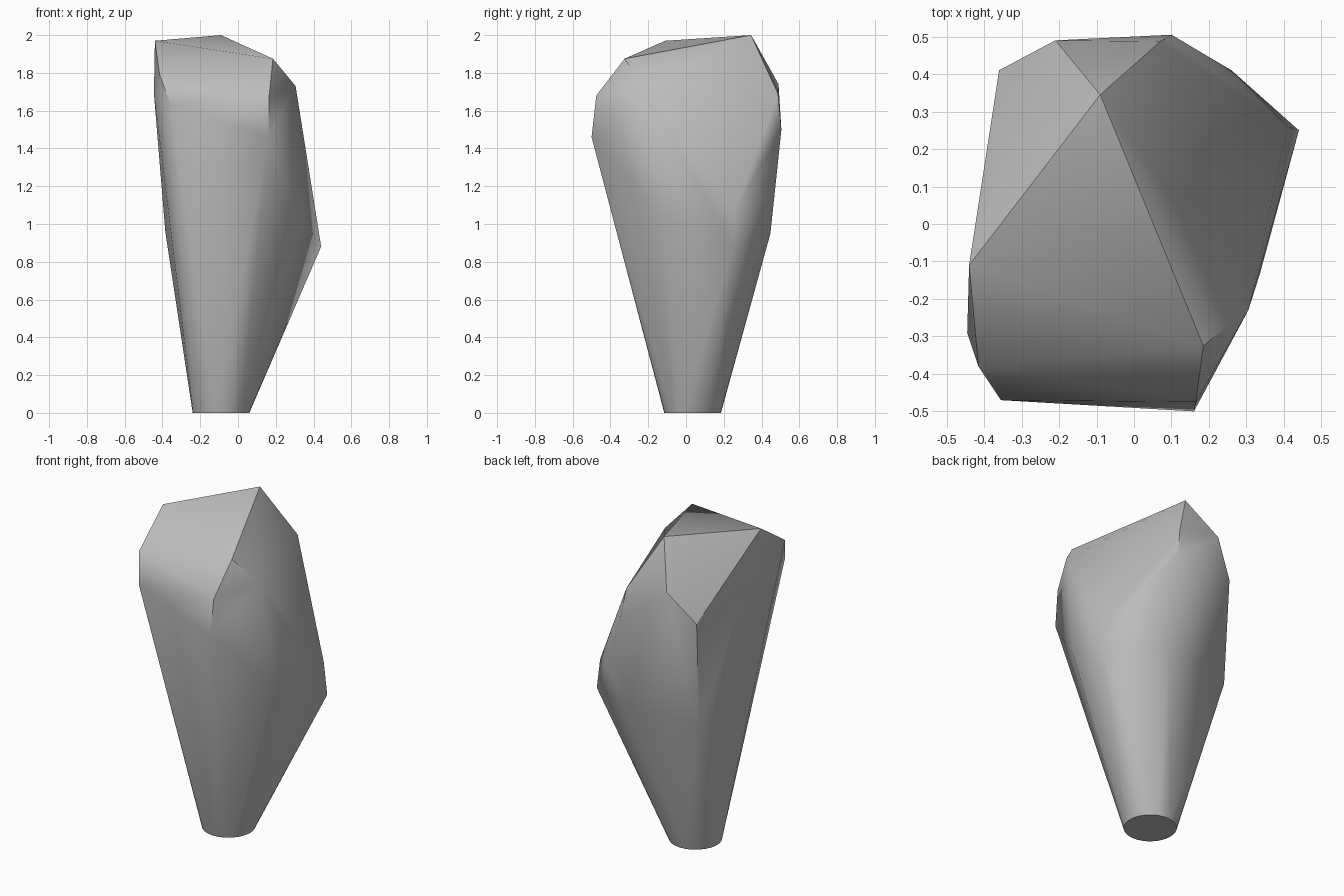
import bpy
import bmesh
from math import cos, sin, pi, radians

# Remove the default cube only
default_cube = bpy.data.objects.get("Cube")
if default_cube:
    bpy.data.objects.remove(default_cube, do_unlink=True)


def make_material(name, colour):
    material = bpy.data.materials.new(name)
    material.use_nodes = True
    material.diffuse_color = colour
    material.node_tree.nodes["Principled BSDF"].inputs["Base Color"].default_value = colour
    return material


# Corners of the chiselled stone, grouped by side
crown = [(-.09, .345, 2), (-.44, -.11, 1.97), (.185, -.325, 1.875)]
front_corners = [(.165, -.475, 1.68), (.16, -.5, 1.46),
                 (-.355, -.47, 1.63), (-.415, -.38, 1.79)]
left_corners = [(.305, -.23, 1.73), (.337, -.13, 1.04),
                (.41, .26, 1.07), (.44, .25, .88), (.26, .41, 1.12)]
back_corners = [(.07, .487, 1.69), (.1, .505, 1.5),
                (.117, .447, .95), (-.21, .49, 1.74)]
right_corners = [(-.36, .41, 1.55), (-.353, .371, .89),
                 (-.385, .1, .96), (-.445, -.29, 1.69)]

# Round foot that the stone tapers down to
foot_centre_x, foot_centre_y, foot_radius, foot_sides = -.09, .035, .15, 32
foot_ring = []
for step in range(foot_sides):
    angle = 2 * pi * step / foot_sides
    foot_ring.append((foot_centre_x + foot_radius * cos(angle),
                      foot_centre_y + foot_radius * sin(angle), 0))

# Wrap a convex skin around all corners
bm = bmesh.new()
for group in (crown, front_corners, left_corners, back_corners, right_corners, foot_ring):
    for corner in group:
        bm.verts.new(corner)
hull = bmesh.ops.convex_hull(bm, input=bm.verts)
loose = [v for v in bm.verts if not v.link_faces]
bmesh.ops.delete(bm, geom=loose, context="VERTS")
bmesh.ops.dissolve_limit(bm, angle_limit=radians(1), verts=bm.verts, edges=bm.edges)
bmesh.ops.recalc_face_normals(bm, faces=bm.faces)

mesh = bpy.data.meshes.new("tapered_stone")
bm.to_mesh(mesh)
bm.free()
mesh.materials.append(make_material("stone grey", (.5, .5, .5, 1)))

# Soft shading with the strong ridges kept sharp
stone = bpy.data.objects.new("tapered_stone", mesh)
bpy.context.collection.objects.link(stone)
bpy.ops.object.select_all(action="DESELECT")
stone.select_set(True)
bpy.context.view_layer.objects.active = stone
bpy.ops.object.shade_smooth_by_angle(angle=radians(30))
